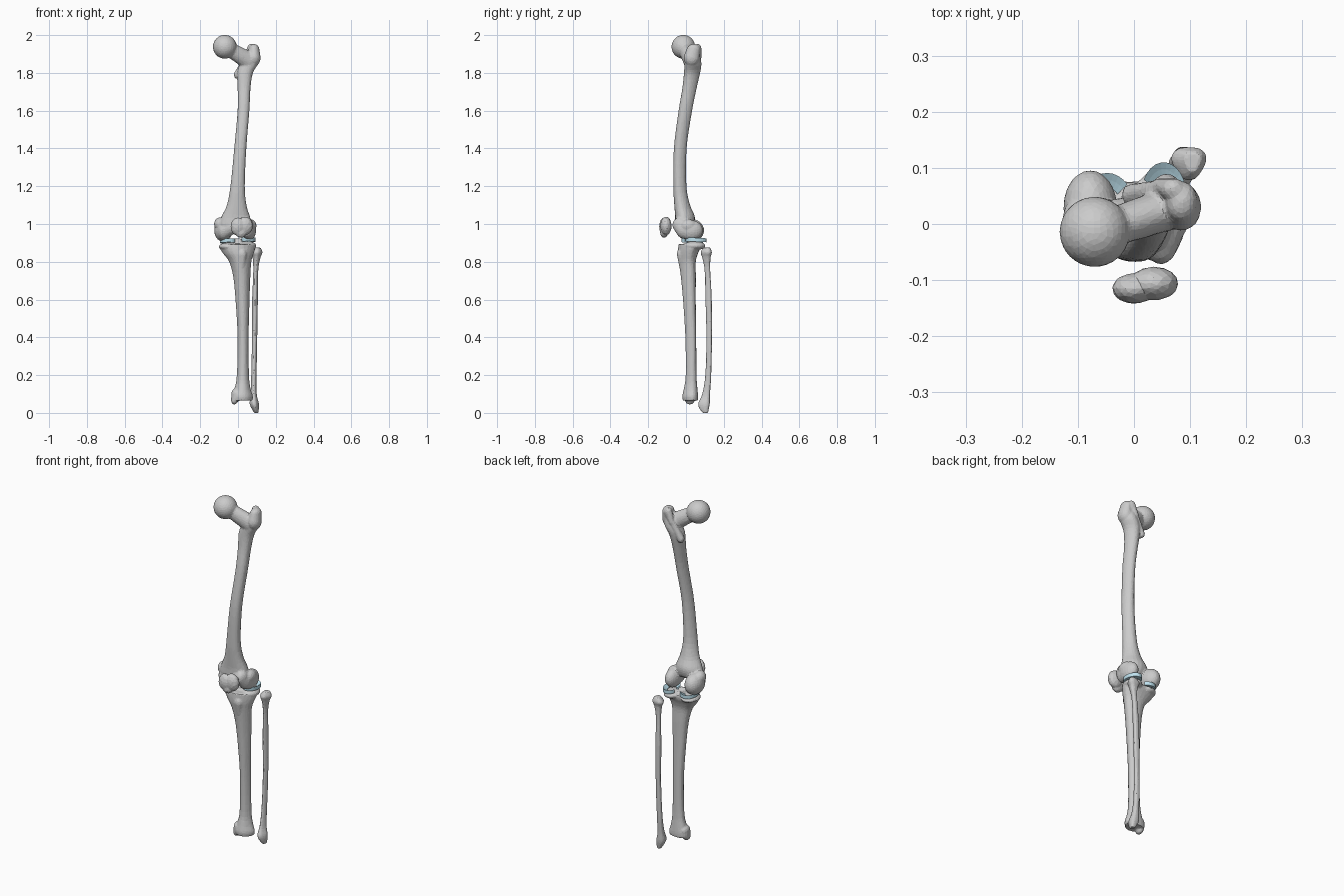
import bpy, bmesh
from math import cos, sin, pi
from mathutils import Vector, Matrix


def spline(p0, p1, p2, p3, t):
    return 0.5 * (2 * p1 + (p2 - p0) * t + (2 * p0 - 5 * p1 + 4 * p2 - p3) * t * t
                  + (3 * p1 - p0 - 3 * p2 + p3) * t ** 3)


def loft(bm, rows, tri, apex, sides=20, steps=4):
    """Vertical loft through (z, cx, cy, rx, ry) rows; tri pulls a ridge towards apex."""
    fine = []
    n = len(rows)
    for i in range(n - 1):
        q = [rows[max(0, min(n - 1, i + k))] for k in (-1, 0, 1, 2)]
        for s in range(steps):
            fine.append([spline(*c, s / steps) for c in zip(*q)])
    fine.append(rows[-1])
    rings = []
    for z, cx, cy, rx, ry in fine:
        ring = []
        for k in range(sides):
            a = 2 * pi * k / sides
            f = 1 + tri * cos(3 * (a - apex))
            ring.append(bm.verts.new((cx + rx * f * cos(a), cy + ry * f * sin(a), z)))
        rings.append(ring)
    for a, b in zip(rings, rings[1:]):
        for k in range(sides):
            j = (k + 1) % sides
            bm.faces.new((a[k], b[k], b[j], a[j]))
    bm.faces.new(rings[0])
    bm.faces.new(rings[-1][::-1])


def blob(bm, c, r):
    m = Matrix.Translation(c) @ Matrix.Diagonal((*r, 1))
    bmesh.ops.create_uvsphere(bm, u_segments=24, v_segments=16, radius=1, matrix=m)


def bridge(bm, a, ra, b, rb, n=8):
    """Tapered link made of overlapping ellipsoids."""
    for i in range(n + 1):
        t = i / n
        blob(bm, Vector(a).lerp(Vector(b), t), Vector(ra).lerp(Vector(rb), t))


def finish(name, bm, voxel=None, ratio=1.0, smooth=3):
    bmesh.ops.recalc_face_normals(bm, faces=bm.faces)
    me = bpy.data.meshes.new(name)
    bm.to_mesh(me)
    bm.free()
    ob = bpy.data.objects.new(name, me)
    bpy.context.collection.objects.link(ob)
    if voxel:
        # Fuse overlapping lumps, soften the joins, then reduce to facets
        m = ob.modifiers.new("fuse", 'REMESH')
        m.mode = 'VOXEL'
        m.voxel_size = voxel
        m = ob.modifiers.new("soften", 'SMOOTH')
        m.factor = 0.5
        m.iterations = smooth
        m = ob.modifiers.new("facet", 'DECIMATE')
        m.ratio = ratio
    return ob


# Thigh bone: shaft, ball head, neck, trochanters, condyles
bm = bmesh.new()
loft(bm, [
    (1.90, .068, .032, .038, .038), (1.85, .058, .035, .048, .045),
    (1.80, .037, .030, .042, .043), (1.72, .032, .017, .034, .038),
    (1.60, .029, -.005, .031, .036), (1.40, .012, -.032, .032, .034),
    (1.20, -.002, -.034, .038, .035), (1.10, -.007, -.022, .052, .042),
    (1.04, -.012, -.008, .075, .052), (1.00, -.012, -.010, .085, .050),
    (0.98, -.010, -.015, .078, .042)], .05, pi / 2)
blob(bm, (-.070, -.014, 1.938), (.063, .063, .063))
bridge(bm, (-.045, -.008, 1.925), (.036, .034, .040), (.055, .025, 1.865), (.040, .038, .050))
bridge(bm, (.085, .030, 1.880), (.035, .042, .045), (.085, .040, 1.925), (.028, .036, .028))
bridge(bm, (.070, .062, 1.930), (.022, .020, .024), (.045, .068, 1.88), (.014, .014, .020))
bridge(bm, (.045, .065, 1.88), (.015, .014, .020), (-.004, .052, 1.79), (.018, .020, .022))
blob(bm, (-.078, .030, .966), (.048, .066, .060))
blob(bm, (-.095, .010, 1.000), (.032, .038, .035))
blob(bm, (.058, .028, .966), (.038, .062, .054))
blob(bm, (.066, .012, .990), (.032, .045, .035))
bridge(bm, (-.078, .000, .965), (.034, .045, .050), (-.035, -.022, .985), (.030, .036, .042))
bridge(bm, (.055, .000, .970), (.036, .055, .050), (.048, -.032, .995), (.030, .040, .040))
bridge(bm, (-.035, -.022, .99), (.030, .036, .035), (.05, -.03, .995), (.03, .036, .04))
finish("thigh_bone", bm, .0055, .16)

# Shin bone: shaft, plateau, spine, tuberosity, inner ankle knob
bm = bmesh.new()
loft(bm, [
    (.895, .000, .022, .090, .058), (.870, -.002, .020, .092, .058),
    (.840, .003, .013, .078, .052), (.800, .012, .010, .058, .045),
    (.720, .020, .015, .045, .040), (.600, .024, .020, .037, .034),
    (.400, .027, .027, .029, .029), (.200, .026, .029, .032, .029),
    (.130, .024, .027, .042, .036), (.090, .022, .025, .056, .042),
    (.065, .022, .026, .054, .040)], .07, -pi / 2)
blob(bm, (-.050, .030, .880), (.051, .060, .022))
blob(bm, (.050, .045, .885), (.047, .058, .024))
bridge(bm, (-.015, .03, .905), (.012, .022, .020), (.012, .03, .905), (.012, .022, .018), 3)
bridge(bm, (.022, -.030, .84), (.024, .018, .03), (.022, -.022, .79), (.016, .016, .03), 4)
bridge(bm, (-.010, .025, .10), (.026, .034, .03), (-.019, .020, .066), (.018, .025, .022), 4)
finish("shin_bone", bm, .0055, .16)

# Calf bone: slim shaft with a knob at each end
bm = bmesh.new()
loft(bm, [
    (.875, .105, .112, .014, .018), (.850, .098, .110, .031, .030),
    (.820, .098, .110, .020, .022), (.750, .094, .115, .013, .015),
    (.600, .090, .121, .015, .017), (.400, .088, .124, .014, .015),
    (.200, .084, .119, .014, .016), (.100, .083, .108, .016, .021),
    (.050, .086, .098, .024, .031), (.020, .092, .099, .018, .024),
    (-.001, .097, .104, .010, .013)], .10, -pi / 2)
finish("calf_bone", bm, .0045, .16, 2)

# Kneecap: rounded shield with a lower point
bm = bmesh.new()
blob(bm, (.000, -.115, .986), (.039, .027, .048))
blob(bm, (.036, -.106, .990), (.043, .030, .049))
blob(bm, (.015, -.116, .955), (.030, .021, .028))
finish("kneecap", bm, .005, .10)

# Cartilage pads: open C-shaped wedges between the bones
mat = bpy.data.materials.new("cartilage")
mat.diffuse_color = (.52, .76, .86, 1)


def pad(name, c, r, start, end, tilt, n=22):
    bm = bmesh.new()
    rings = []
    for i in range(n + 1):
        a = start + (end - start) * i / n
        ring = []
        for f, h in ((1, -.010), (1, .011), (.78, .003), (.52, -.005), (.52, -.008)):
            x, y = r[0] * f * cos(a), r[1] * f * sin(a)
            ring.append(bm.verts.new((c[0] + x, c[1] + y, c[2] + h + tilt * y)))
        rings.append(ring)
    for p, q in zip(rings, rings[1:]):
        for k in range(5):
            j = (k + 1) % 5
            bm.faces.new((p[k], p[j], q[j], q[k]))
    bm.faces.new(rings[0])
    bm.faces.new(rings[-1][::-1])
    finish(name, bm).data.materials.append(mat)


pad("inner_cartilage", (-.048, .034, .909), (.047, .057), pi * .22, pi * 1.75, -.08)
pad("outer_cartilage", (.053, .053, .916), (.040, .057), -pi * .85, pi * .85, -.05)
